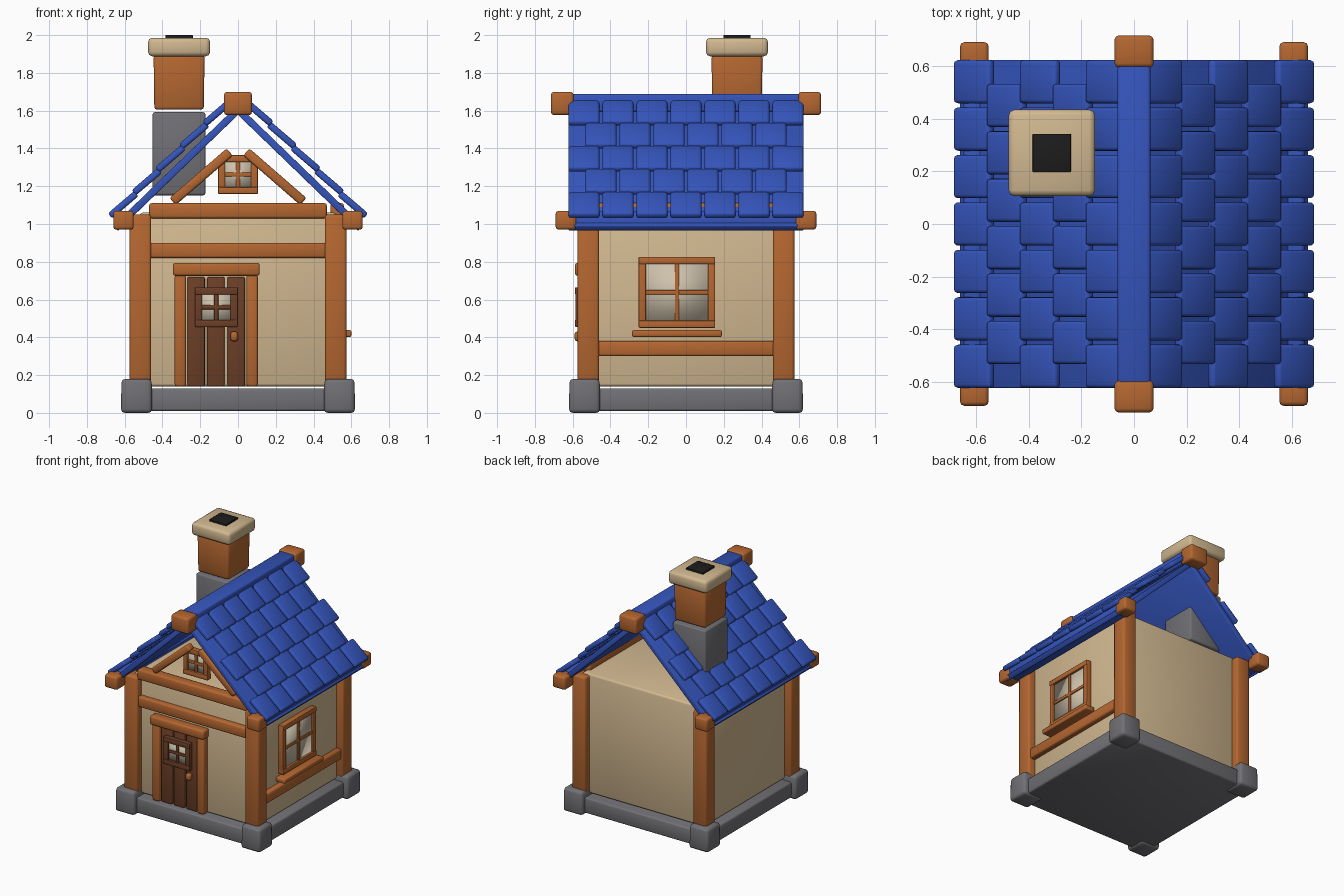
import bpy, bmesh, math
from mathutils import Matrix, Vector

default = bpy.data.objects.get("Cube")
if default:
    bpy.data.objects.remove(default, do_unlink=True)


def material(name, *rgb):
    mat = bpy.data.materials.new(name)
    mat.use_nodes = True
    colour = (*rgb, 1)
    mat.diffuse_color = colour
    shader = next(n for n in mat.node_tree.nodes if n.type == "BSDF_PRINCIPLED")
    shader.inputs["Base Color"].default_value = colour
    shader.inputs["Roughness"].default_value = 0.8
    return mat


blue = material("roof blue", .035, .09, .5)
timber = material("orange timber", .46, .135, .03)
plaster = material("cream plaster", .64, .48, .28)
stone = material("grey stone", .165, .165, .18)
door_wood = material("dark door wood", .15, .05, .02)
glass = material("pale glass", .62, .54, .41)
soot = material("soot black", .012, .012, .012)


def blocks(name, mat, parts, bevel=.012):
    """One object made of bevelled blocks: (centre, size, turn about y, top scale)."""
    bm = bmesh.new()
    for centre, size, turn, taper in parts:
        verts = bmesh.ops.create_cube(bm, size=1)["verts"]
        for v in verts:
            v.co = Vector(a * b for a, b in zip(v.co, size))
            if v.co.z > 0:
                v.co.x *= taper
                v.co.y *= taper
        place = Matrix.Translation(centre) @ Matrix.Rotation(turn, 4, "Y")
        bmesh.ops.transform(bm, matrix=place, verts=verts)
    mesh = bpy.data.meshes.new(name)
    bm.to_mesh(mesh)
    bm.free()
    mesh.materials.append(mat)
    for face in mesh.polygons:
        face.use_smooth = True
    obj = bpy.data.objects.new(name, mesh)
    bpy.context.collection.objects.link(obj)
    if bevel:
        mod = obj.modifiers.new("rounded edges", "BEVEL")
        mod.width = bevel
        mod.segments = 2
    return obj


def block(name, mat, centre, size, bevel=.012, turn=0, taper=1):
    return blocks(name, mat, [(centre, size, turn, taper)], bevel)


def on_front(u, z, depth, width, height, thick):
    return (u, -depth, z), (width, thick, height)


def on_side(u, z, depth, width, height, thick):
    return (depth, u, z), (thick, width, height)


def window(name, wall, mat, u, z, depth, width, height, bar):
    """Glazed frame with a cross of thin glazing bars."""
    pieces = []
    for s in (-1, 1):
        pieces.append(wall(u + s * (width - bar) / 2, z, depth, bar, height, .04))
        pieces.append(wall(u, z + s * (height - bar) / 2, depth, width, bar, .045))
    pieces.append(wall(u, z, depth, bar * .6, height - bar, .03))
    pieces.append(wall(u, z, depth, width - bar, bar * .6, .028))
    blocks(name + "_frame", mat, [(c, s, 0, 1) for c, s in pieces], .004)
    block(name + "_glass", glass, *wall(u, z, depth, width - bar, height - bar, .012), bevel=0)


SIDES = (-1, 1)
CORNERS = [(x, y) for x in SIDES for y in SIDES]

# Stone base and plaster walls
block("foundation", stone, (0, 0, .07), (1.16, 1.16, .12))
blocks("corner_stones", stone, [((x * .537, y * .537, .09), (.165, .165, .18), 0, .97)
                                for x, y in CORNERS], .02)
block("walls", plaster, (0, 0, .6), (1.04, 1.04, .92), .015)

# Timber framing
blocks("corner_posts", timber, [((x * .517, y * .517, .6), (.115, .115, .9), 0, 1)
                                for x, y in CORNERS], .015)
for z, label in ((.86, "middle"), (1.07, "top")):
    block("front_beam_" + label, timber, (0, -.52, z), (.94, .08, .08))
for z, label in ((.34, "lower"), (1.07, "upper")):
    block("side_beam_" + label, timber, (.525, 0, z), (.07, .94, .08))

# Door
for x in (-.222, -.117, -.01):
    block("door_plank", door_wood, (x, -.53, .43), (.092, .05, .58), .008)
for x in (-.305, .075):
    block("door_jamb", timber, (x, -.54, .435), (.06, .06, .59))
block("door_lintel", timber, (-.115, -.55, .76), (.46, .075, .068))
window("door_window", on_front, door_wood, -.115, .56, .565, .225, .21, .038)
block("door_knob", timber, (-.02, -.57, .405), (.04, .04, .052), .014)

# Side and gable windows
window("side_window", on_side, timber, -.048, .638, .54, .405, .375, .038)
block("side_window_sill", timber, (.56, -.048, .42), (.08, .475, .036), .008)
window("gable_window", on_front, timber, 0, 1.262, .5, .21, .205, .036)
for s in SIDES:
    block("gable_brace", timber, (s * .195, -.515, 1.25), (.4, .06, .05),
          turn=s * math.radians(41))

# Roof boards and shingles
SLOPE = math.radians(44)
for s, label in ((-1, "right"), (1, "left")):
    block("roof_board_" + label, blue, (s * .325, 0, 1.29), (.9, 1.245, .038), .005, s * SLOPE)
    tiles = []
    for row in range(5):
        count = 7 - row % 2
        for i in range(count):
            centre = (s * (.608 - .125 * row), .18 * (i - (count - 1) / 2), 1.102 + .122 * row)
            tiles.append((centre, (.185, .166, .036), s * (SLOPE - .06), .97))
    blocks("roof_tiles_" + label, blue, tiles)
    block("eave_bar_" + label, blue, (s * .605, 0, 1.02), (.085, 1.22, .09))

# Ridge, with timber blocks on all bar ends
block("ridge_bar", blue, (0, 0, 1.642), (.125, 1.22, .095))
for y in SIDES:
    block("ridge_end", timber, (0, y * .655, 1.638), (.148, .12, .122), .015)
    for x in SIDES:
        block("eave_end", timber, (x * .606, y * .635, 1.02), (.108, .11, .1), .015)

# Chimney
CX, CY = -.312, .27
block("chimney_base", stone, (CX, CY, 1.372), (.28, .28, .44))
block("chimney_stack", timber, (CX, CY, 1.75), (.262, .262, .29), .015, taper=1.03)
block("chimney_cap", plaster, (CX, CY, 1.937), (.328, .328, .098), .022)
block("chimney_opening", soot, (CX, CY, 1.985), (.145, .145, .03), .003)
